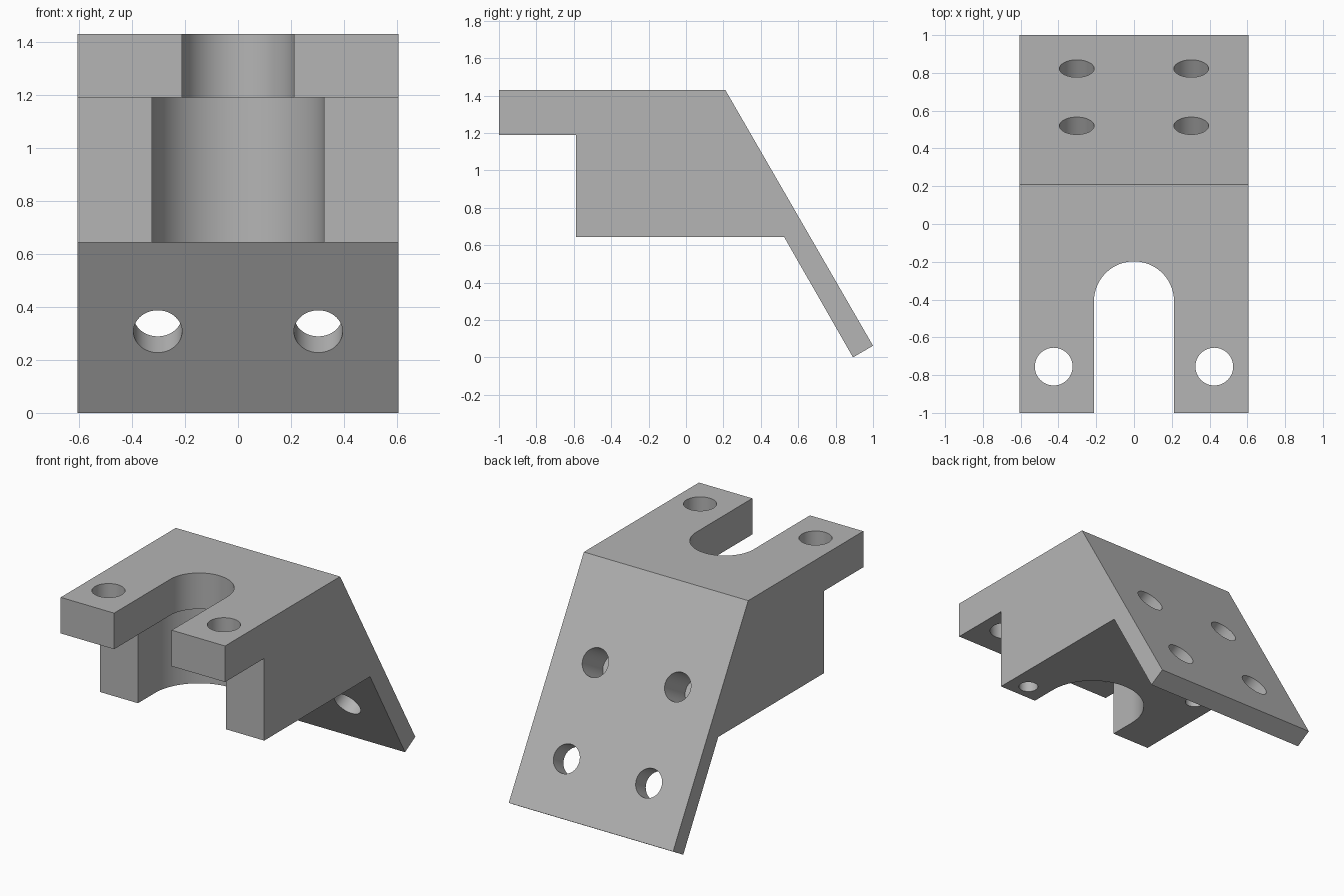
import bpy, bmesh, math
from mathutils import Vector

cube = bpy.data.objects.get("Cube")
if cube:
    bpy.data.objects.remove(cube, do_unlink=True)

grey = bpy.data.materials.new("plain grey")
grey.use_nodes = True
colour = (0.46, 0.46, 0.46, 1)
grey.diffuse_color = colour
grey.node_tree.nodes["Principled BSDF"].inputs["Base Color"].default_value = colour


def prism(name, points, sweep):
    """Extrude a closed outline along a vector."""
    bm = bmesh.new()
    face = bm.faces.new([bm.verts.new(p) for p in points])
    ext = bmesh.ops.extrude_face_region(bm, geom=[face])
    moved = [v for v in ext["geom"] if isinstance(v, bmesh.types.BMVert)]
    bmesh.ops.translate(bm, verts=moved, vec=sweep)
    bmesh.ops.recalc_face_normals(bm, faces=bm.faces)
    mesh = bpy.data.meshes.new(name)
    bm.to_mesh(mesh)
    bm.free()
    mesh.materials.append(grey)
    obj = bpy.data.objects.new(name, mesh)
    bpy.context.collection.objects.link(obj)
    return obj


def slot(name, r, y, z0, z1):
    """Round-ended slot, open to the front."""
    n = 48
    pts = [(r * math.cos(math.pi * i / n), y + r * math.sin(math.pi * i / n), z0)
           for i in range(n + 1)]
    return prism(name, [(r, -1.2, z0)] + pts + [(-r, -1.2, z0)], (0, 0, z1 - z0))


def drill(name, r, start, direction, depth):
    """Round cutter that starts just outside the surface."""
    d = Vector(direction).normalized()
    u = d.orthogonal().normalized()
    w = d.cross(u)
    base = Vector(start) - d * 0.05
    n = 48
    ring = [base + r * (u * math.cos(math.tau * i / n) + w * math.sin(math.tau * i / n))
            for i in range(n)]
    return prism(name, ring, d * (depth + 0.05))


# Bracket side profile (y, z)
half, top, ledge, under = 0.605, 1.43, 1.19, 0.643
profile = [(-1, top), (0.21, top), (1, 0.062), (0.893, 0),
           (0.525, under), (-0.588, under), (-0.588, ledge), (-1, ledge)]
bracket = prism("angled_bracket", [(-half, y, z) for y, z in profile], (2 * half, 0, 0))

# Stepped front slot: narrow above, wide below
cutters = [slot("upper_slot_cutter", 0.212, -0.41, 1.0, 1.6),
           slot("lower_slot_cutter", 0.325, -0.41, 0.5, ledge)]

# Tab holes, and plate holes square to the slope (upper pair blind)
inward = (0, -(top - 0.062), -0.79)
for s in (-1, 1):
    cutters.append(drill("tab_hole_cutter", 0.1, (s * 0.425, -0.755, top), (0, 0, -1), 0.4))
    for y, depth in ((0.52, 0.25), (0.823, 0.2)):
        z = top - (y - 0.21) * (top - 0.062) / 0.79
        cutters.append(drill("plate_hole_cutter", 0.092, (s * 0.303, y, z), inward, depth))

# Diagonal pair of blind dowel holes underneath
for x, y in ((0.47, -0.48), (-0.46, 0.05)):
    cutters.append(drill("dowel_hole_cutter", 0.06, (x, y, under), (0, 0, 1), 0.25))

for c in cutters:
    mod = bracket.modifiers.new(c.name, "BOOLEAN")
    mod.operation = "DIFFERENCE"
    mod.solver = "EXACT"
    mod.object = c

# Bake the cuts, then remove the cutters
bpy.context.view_layer.update()
graph = bpy.context.evaluated_depsgraph_get()
baked = bpy.data.meshes.new_from_object(bracket.evaluated_get(graph))
bracket.modifiers.clear()
bracket.data = baked
for c in cutters:
    bpy.data.objects.remove(c, do_unlink=True)

bpy.ops.object.select_all(action="DESELECT")
bracket.select_set(True)
bpy.context.view_layer.objects.active = bracket
bpy.ops.object.shade_smooth_by_angle(angle=math.radians(30))
